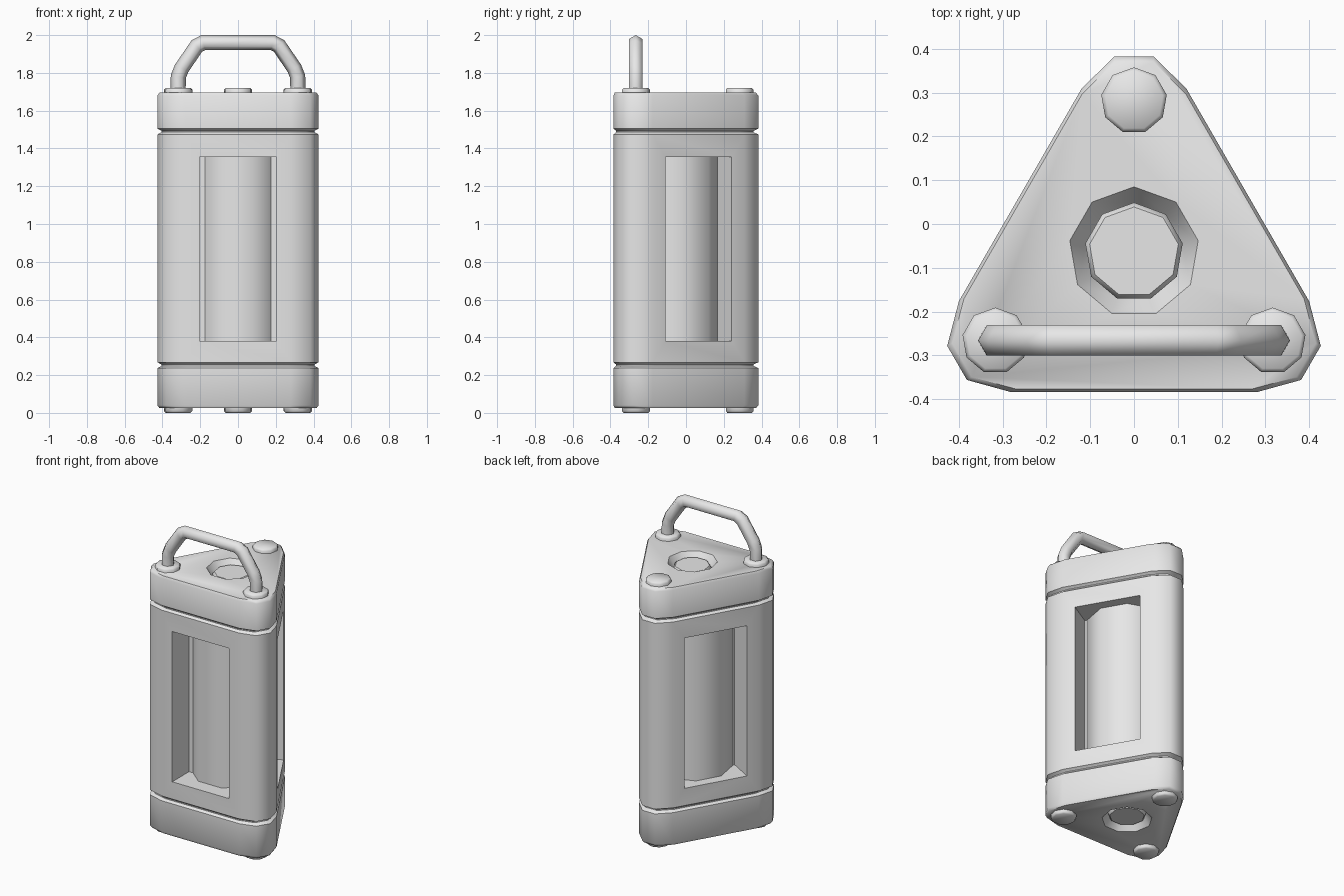
import bpy, bmesh, math
from mathutils import Vector

cube = bpy.data.objects.get("Cube")
if cube:
    bpy.data.objects.remove(cube, do_unlink=True)

grey = bpy.data.materials.new("plain grey")
grey.use_nodes = True
grey.diffuse_color = (0.8, 0.8, 0.8, 1)
grey.node_tree.nodes["Principled BSDF"].inputs["Base Color"].default_value = (0.8, 0.8, 0.8, 1)

CY = -0.084      # centre of the triangular plan
HUB_Y = -0.064   # centre of the column and buttons


def loft(name, rings):
    """Skin a list of equal-length point rings and cap both ends."""
    bm = bmesh.new()
    loops = [[bm.verts.new(p) for p in ring] for ring in rings]
    n = len(loops[0])
    for a, b in zip(loops, loops[1:]):
        for i in range(n):
            j = (i + 1) % n
            bm.faces.new((a[i], a[j], b[j], b[i]))
    bm.faces.new(loops[0][::-1])
    bm.faces.new(loops[-1])
    bmesh.ops.recalc_face_normals(bm, faces=bm.faces)
    mesh = bpy.data.meshes.new(name)
    bm.to_mesh(mesh)
    bm.free()
    mesh.materials.append(grey)
    obj = bpy.data.objects.new(name, mesh)
    bpy.context.collection.objects.link(obj)
    return obj


def activate(obj):
    bpy.ops.object.select_all(action='DESELECT')
    obj.select_set(True)
    bpy.context.view_layer.objects.active = obj


def smooth(obj, degrees=50):
    activate(obj)
    bpy.ops.object.shade_smooth_by_angle(angle=math.radians(degrees))


def turned(name, x, y, profile, sides=9):
    """Nine-sided turned part from (radius, z) pairs, one corner to the back."""
    steps = [2 * math.pi * i / sides for i in range(sides)]
    return loft(name, [[(x + r * math.sin(a), y + r * math.cos(a), z) for a in steps]
                       for r, z in profile])


def third_turn(x, y, k):
    a = -2 * math.pi * k / 3
    return (x * math.cos(a) - y * math.sin(a),
            x * math.sin(a) + y * math.cos(a) + CY)


def cut(target, cutter):
    mod = target.modifiers.new("cut", 'BOOLEAN')
    mod.operation = 'DIFFERENCE'
    mod.solver = 'EXACT'
    mod.object = cutter
    activate(target)
    bpy.ops.object.modifier_apply(modifier=mod.name)
    bpy.data.objects.remove(cutter, do_unlink=True)


# Triangular casing with clipped corners and two grooves
corner = [(-0.12, 0.393), (-0.045, 0.467), (0.045, 0.467), (0.12, 0.393)]


def plan(z, inset):
    ring = []
    for k in range(3):
        for x, y in corner:
            ring.append((*third_turn(x * (1 - inset), y - 1.6 * inset, k), z))
    return ring


half = [(0.025, 0.008), (0.04, 0), (0.237, 0), (0.249, 0.016), (0.256, 0.016), (0.268, 0)]
top = [(1.72 - z, i) for z, i in reversed(half)]
# the upper groove sits slightly closer to the top than the lower one does to the base
top = [(z + 0.022 if z < 1.6 else z, i) for z, i in top]
casing = loft("casing", [plan(z, i) for z, i in half + top])

# Window recess in each side
for k in range(3):
    outline = [third_turn(x, y, k) for x, y in
               [(-0.203, -0.5), (0.203, -0.5), (0.203, -0.128), (-0.203, -0.128)]]
    cut(casing, loft("window_cutter", [[(*p, z) for p in outline] for z in (0.38, 1.355)]))

# Conical dish in both ends
for z, d in ((1.695, 1), (0.025, -1)):
    cut(casing, turned("dish_cutter", 0, HUB_Y,
                       [(0.169, z + 0.03 * d), (0.149, z), (0.112, z - 0.055 * d)]))
smooth(casing)

# Column seen through the windows
smooth(turned("inner_column", 0, HUB_Y, [(0.24, 0.32), (0.24, 1.42)]))

# Buttons, bolts and feet on both ends
for side, z, d in (("top", 1.695, 1), ("bottom", 0.025, -1)):
    smooth(turned(side + "_button", 0, HUB_Y,
                  [(0.113, z - 0.06 * d), (0.113, z - 0.035 * d), (0.103, z - 0.022 * d)]))
    for k in range(3):
        x, y = third_turn(0, 0.366, k)
        smooth(turned(f"{side}_bolt_{k + 1}", x, y,
                      [(0.076, z - 0.01 * d), (0.076, z + 0.016 * d), (0.067, z + 0.025 * d)]))

# Carrying handle: six-sided bar swept along a mirrored path
right = [(0.317, 1.70), (0.316, 1.78), (0.298, 1.825), (0.218, 1.942), (0.184, 1.96)]
path = [Vector((-x, z)) for x, z in right] + [Vector(p) for p in reversed(right)]
rings = []
for i, p in enumerate(path):
    before = (p - path[i - 1]).normalized() if i else None
    after = (path[i + 1] - p).normalized() if i < len(path) - 1 else before
    before = before or after
    along = (before + after).normalized()
    across = Vector((-along.y, along.x)) / along.dot(after)
    ring = []
    for s in range(6):
        a = s * math.pi / 3
        q = p + across * (0.04 * math.cos(a))
        ring.append((q.x, -0.266 + 0.04 * math.sin(a), q.y))
    rings.append(ring)
smooth(loft("handle", rings), 65)
